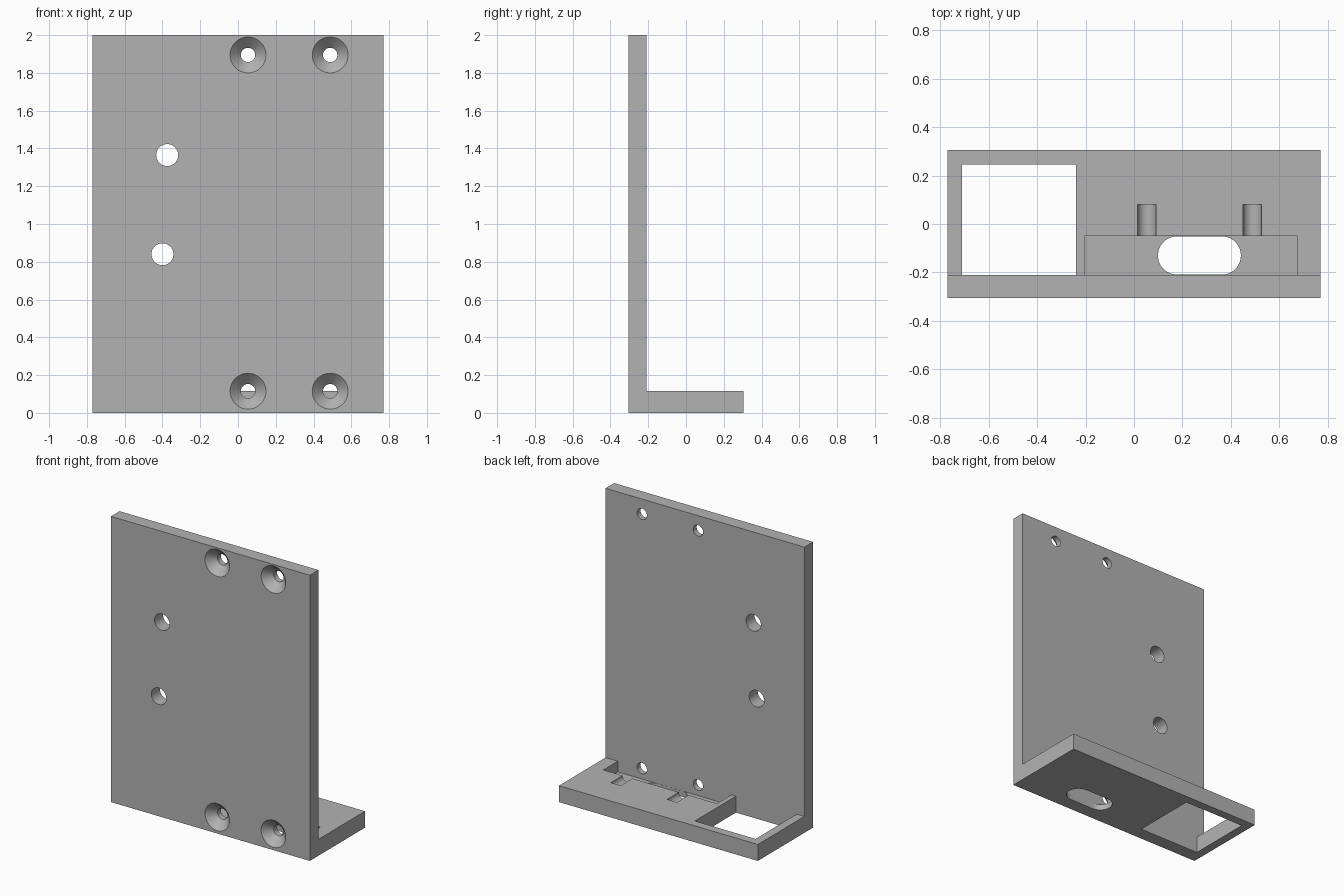
import bpy
import bmesh
import math
from mathutils import Vector

if "Cube" in bpy.data.objects:
    bpy.data.objects.remove(bpy.data.objects["Cube"])

HALF_W = 0.77
FRONT, PLATE_BACK, BACK = -0.305, -0.21, 0.305
SHELF_TOP = 0.115
SEGMENTS = 48

grey = bpy.data.materials.new("plain_grey")
grey.use_nodes = True
colour = (0.45, 0.45, 0.45, 1)
grey.diffuse_color = colour
grey.node_tree.nodes["Principled BSDF"].inputs["Base Color"].default_value = colour


def prism(name, profile, direction):
    """Extrude a flat outline into a closed solid."""
    bm = bmesh.new()
    face = bm.faces.new([bm.verts.new(p) for p in profile])
    out = bmesh.ops.extrude_face_region(bm, geom=[face])
    moved = [v for v in out["geom"] if isinstance(v, bmesh.types.BMVert)]
    bmesh.ops.translate(bm, verts=moved, vec=Vector(direction))
    return finish(name, bm)


def finish(name, bm):
    bmesh.ops.recalc_face_normals(bm, faces=bm.faces)
    mesh = bpy.data.meshes.new(name)
    bm.to_mesh(mesh)
    bm.free()
    mesh.materials.append(grey)
    obj = bpy.data.objects.new(name, mesh)
    bpy.context.collection.objects.link(obj)
    return obj


def box(name, x0, x1, y0, y1, z0, z1):
    outline = [(x0, y0, z0), (x1, y0, z0), (x1, y1, z0), (x0, y1, z0)]
    return prism(name, outline, (0, 0, z1 - z0))


def lathe(name, x, z, profile):
    """Stack rings of (y, radius) along the y axis into a closed solid."""
    bm = bmesh.new()
    rings = []
    for y, r in profile:
        angles = [math.tau * i / SEGMENTS for i in range(SEGMENTS)]
        rings.append([bm.verts.new((x + r * math.cos(a), y, z + r * math.sin(a)))
                      for a in angles])
    for a, b in zip(rings, rings[1:]):
        for i in range(SEGMENTS):
            j = (i + 1) % SEGMENTS
            bm.faces.new((a[i], a[j], b[j], b[i]))
    bm.faces.new(rings[0])
    bm.faces.new(rings[-1])
    return finish(name, bm)


# L-shaped bracket: upright plate and shelf
outline = [(FRONT, 0), (BACK, 0), (BACK, SHELF_TOP), (PLATE_BACK, SHELF_TOP),
           (PLATE_BACK, 2), (FRONT, 2)]
bracket = prism("bracket", [(-HALF_W, y, z) for y, z in outline], (2 * HALF_W, 0, 0))

# Shelf window and shallow pocket
cutters = [
    box("window_cutter", -0.71, -0.24, PLATE_BACK, 0.245, -0.1, 0.2),
    box("pocket_cutter", -0.205, 0.675, PLATE_BACK, -0.05, 0.04, 0.2),
]

# Rounded slot through the pocket floor
slot = []
for cx, start in ((0.362, -math.pi / 2), (0.178, math.pi / 2)):
    for i in range(25):
        a = start + math.pi * i / 24
        slot.append((cx + 0.079 * math.cos(a), -0.13 + 0.079 * math.sin(a), -0.1))
cutters.append(prism("slot_cutter", slot, (0, 0, 0.2)))

# Countersunk screw holes; the lower pair runs on as grooves in the shelf
for x in (0.053, 0.488):
    for z, end in ((SHELF_TOP, 0.08), (1.895, -0.1)):
        cutters.append(lathe("screw_cutter", x, z,
                             [(FRONT - 0.01, 0.105), (FRONT + 0.057, 0.038), (end, 0.038)]))

# Plain holes
for x, z in ((-0.375, 1.365), (-0.4, 0.84)):
    cutters.append(lathe("hole_cutter", x, z, [(FRONT - 0.1, 0.058), (-0.1, 0.058)]))

# Cut everything out of the bracket
bpy.ops.object.select_all(action="DESELECT")
bpy.context.view_layer.objects.active = bracket
bracket.select_set(True)
for cutter in cutters:
    mod = bracket.modifiers.new("cut", "BOOLEAN")
    mod.operation = "DIFFERENCE"
    mod.solver = "EXACT"
    mod.object = cutter
    bpy.ops.object.modifier_apply(modifier=mod.name)
    bpy.data.objects.remove(cutter)

bpy.ops.object.shade_smooth_by_angle(angle=math.radians(30))
